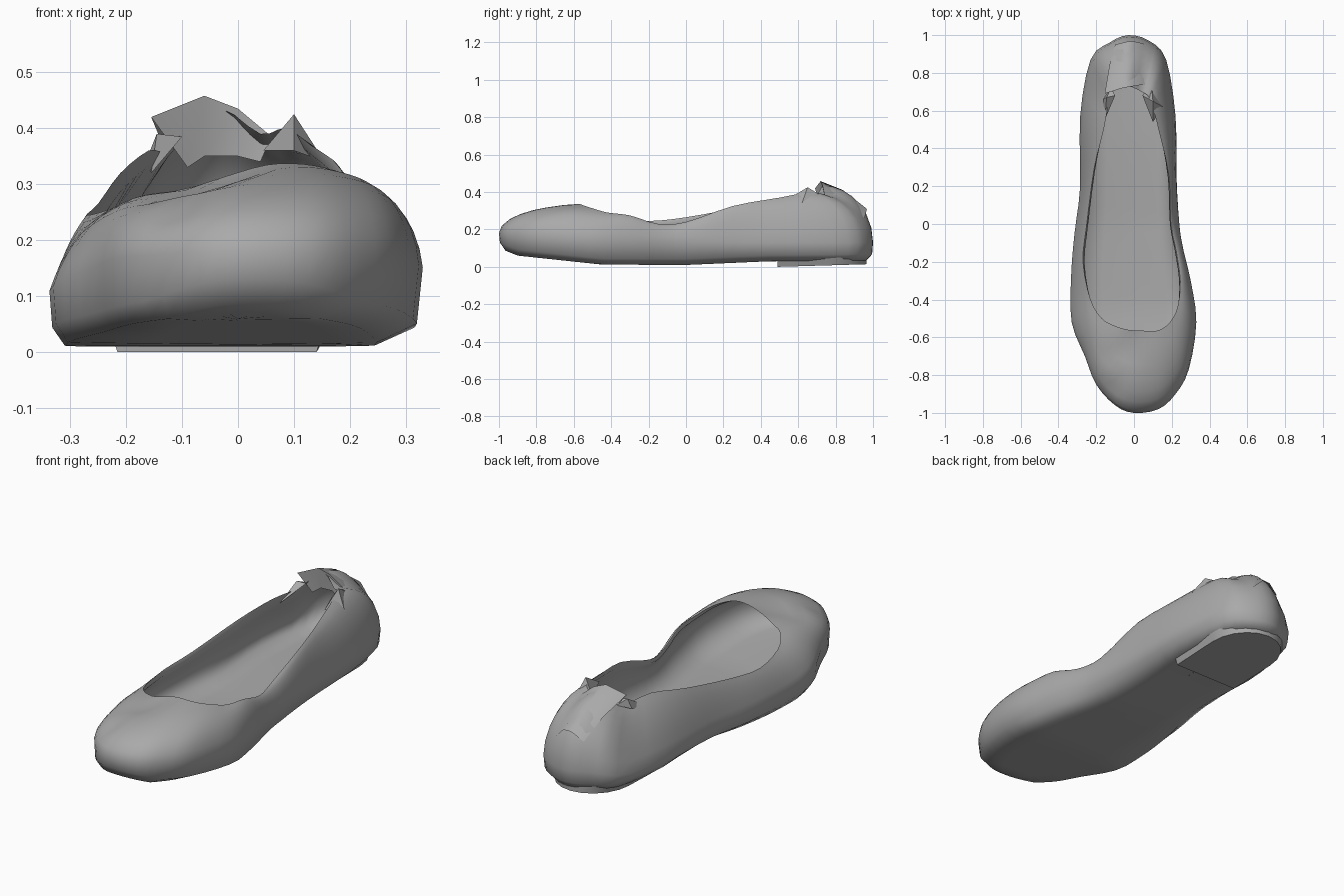
import bpy, bmesh, math
from mathutils import Vector

if "Cube" in bpy.data.objects:
    bpy.data.objects.remove(bpy.data.objects["Cube"])

grey = bpy.data.materials.new("worn_grey")
grey.diffuse_color = (0.4, 0.4, 0.4, 1)
grey.use_nodes = True
grey.node_tree.nodes["Principled BSDF"].inputs["Base Color"].default_value = grey.diffuse_color


def make(name, verts, faces, angle=75):
    bm = bmesh.new()
    vs = [bm.verts.new(v) for v in verts]
    for f in faces:
        bm.faces.new([vs[i] for i in f])
    bmesh.ops.recalc_face_normals(bm, faces=bm.faces)
    me = bpy.data.meshes.new(name)
    bm.to_mesh(me)
    bm.free()
    me.materials.append(grey)
    ob = bpy.data.objects.new(name, me)
    bpy.context.collection.objects.link(ob)
    bpy.ops.object.select_all(action='DESELECT')
    ob.select_set(True)
    bpy.context.view_layer.objects.active = ob
    bpy.ops.object.shade_smooth_by_angle(angle=math.radians(angle))
    return ob


def lerp_table(table, y):
    if y <= table[0][0]:
        return table[0][1]
    for (a, va), (b, vb) in zip(table, table[1:]):
        if y <= b:
            return va + (vb - va) * (y - a) / (b - a)
    return table[-1][1]


def step(v, a, b):
    t = min(1, max(0, (v - a) / (b - a)))
    return t * t * (3 - 2 * t)


def resample(points, n=3):
    """Closed Catmull-Rom curve through the points."""
    out, m = [], len(points)
    for i in range(m):
        p0, p1, p2, p3 = (Vector(points[(i + k) % m]) for k in (-1, 0, 1, 2))
        for j in range(n):
            t = j / n
            out.append(0.5 * (2 * p1 + (p2 - p0) * t + (2 * p0 - 5 * p1 + 4 * p2 - p3) * t * t
                              + (3 * p1 - p0 - 3 * p2 + p3) * t ** 3))
    return out


# footprint outline and opening rim, paired point by point from the toe round
outline = resample([
    (0, -1, 0), (.13, -.98, 0), (.22, -.9, 0), (.29, -.77, 0), (.33, -.52, 0), (.30, -.3, 0),
    (.26, -.13, 0), (.24, 0, 0), (.225, .25, 0), (.22, .57, 0), (.17, .87, 0), (.08, .97, 0),
    (-.03, 1, 0), (-.13, .96, 0), (-.23, .87, 0), (-.285, .57, 0), (-.285, .2, 0),
    (-.315, -.05, 0), (-.333, -.28, 0), (-.33, -.52, 0), (-.26, -.7, 0), (-.2, -.85, 0),
    (-.1, -.96, 0)])
rim = resample([
    (.05, -.565, .328), (.12, -.565, .332), (.17, -.54, .325), (.21, -.49, .31), (.235, -.42, .29),
    (.245, -.3, .275), (.225, -.15, .23), (.195, 0, .24), (.185, .25, .325), (.13, .5, .37),
    (.085, .66, .40), (.04, .70, .39), (-.03, .73, .435), (-.09, .72, .40), (-.13, .66, .36),
    (-.16, .5, .36), (-.21, .3, .32), (-.25, 0, .265), (-.27, -.2, .245), (-.23, -.4, .255),
    (-.17, -.5, .28), (-.1, -.54, .29), (-.03, -.56, .31)])
N = len(outline)
sole_z = [(-1, .10), (-.9, .06), (-.45, .012), (0, .01), (.45, .03), (1, .035)]


def sole_ring(sx, sy, dz, edge=0):
    """Flat ring under the foot; edge pulls in the right side and the waist."""
    ring = []
    for o in outline:
        waist = .12 * math.exp(-((o.y - .2) / .3) ** 2)
        right = step(o.x, -.05, .2)
        pull = edge * (waist + right * .17)
        ring.append((o.x * (sx - pull), o.y * sy, lerp_table(sole_z, o.y * sy) + dz))
    return ring


def wall_ring(a, inner=False):
    """From the widest line (a=0) to the rim (a=90): round at the toe, straighter on the flanks."""
    ring = []
    for o, r in zip(outline, rim):
        c, s = math.cos(math.radians(a)), math.sin(math.radians(a))
        left = step(-o.x, .0, .25)
        flank = step(o.y, -.85, -.4) * (1 - step(o.y, .8, .98))
        mix = flank * (.25 + .4 * left)
        lin = a / 90
        c, s = c + (1 - lin - c) * mix, s + (lin - s) * mix
        z0 = lerp_table([(-1, .18), (-.5, .15), (.3, .13), (1, .13)], o.y) - .04 * left * flank
        x, y, z = r.x + (o.x - r.x) * c, r.y + (o.y - r.y) * c, z0 + (r.z - z0) * s
        # dented patch on the toe top
        z -= .03 * math.exp(-((x + .04) ** 2 / .008 + (y + .68) ** 2 / .0025))
        z -= .018 * math.exp(-((x + .10) ** 2 + (y + .86) ** 2) / .002)
        z += .008 * math.exp(-((x - .06) ** 2 + (y + .60) ** 2) / .006)
        if inner:
            x, y, z = x * .94, y * .975, z - .012
        ring.append((x, y, z))
    return ring


# shoe body: sole, outer wall, rim, lining and insole as one lofted skin
rings = [sole_ring(0, .9, 0), sole_ring(.5, .93, 0), sole_ring(.92, .965, 0, 1),
         sole_ring(.985, .995, .032, .1)]
rings += [wall_ring(a) for a in (0, 15, 30, 42, 54, 66, 78, 90)]
rings += [wall_ring(a, True) for a in (80, 60, 40, 15)]
rings += [sole_ring(.84, .93, .06, .3), sole_ring(.5, .9, .05), sole_ring(0, .85, .05)]
verts = [v for ring in rings for v in ring]
faces = [(i * N + j, i * N + (j + 1) % N, (i + 1) * N + (j + 1) % N, (i + 1) * N + j)
         for i in range(len(rings) - 1) for j in range(N)]
make("shoe_body", verts, faces)

# low heel plate, straight in front and rounded behind
shape = [(-.215, .49), (.14, .49)]
shape += [(-.035 + .18 * math.cos(t), .76 + .205 * math.sin(t))
          for t in (math.pi * k / 10 for k in range(11))]
n = len(shape)
verts = [(x, y, .03 * max(0, y - .5)) for x, y in shape]
verts += [(-.035 + (x + .035) * 1.12, y, .06) for x, y in shape]
faces = [tuple(range(n)), tuple(range(n, 2 * n))]
faces += [(i, (i + 1) % n, n + (i + 1) % n, n + i) for i in range(n)]
make("heel_plate", verts, faces, 60)

# crumpled tab over the back of the heel
tab = [(-.09, .715, .33), (-.06, .74, .35), (0, .745, .35), (.04, .72, .34),
       (-.155, .69, .42), (-.06, .72, .458), (0, .73, .435), (.06, .74, .385),
       (-.13, .84, .36), (-.05, .84, .41), (0, .84, .385), (.05, .85, .35),
       (-.10, .95, .27), (-.04, .965, .31), (0, .967, .31), (.05, .955, .26)]
faces = [(r * 4 + c, r * 4 + c + 1, r * 4 + c + 5, r * 4 + c + 4) for r in range(3) for c in range(3)]
make("heel_tab", tab, faces, 60)

# pinched folds either side of the heel opening: a peak over a four-cornered base
folds = {
    "right_collar_fold": [(.10, .65, .425), (.045, .68, .36), (.10, .54, .36), (.155, .62, .34), (.09, .76, .36)],
    "left_collar_fold": [(-.145, .67, .39), (-.10, .68, .385), (-.12, .72, .37), (-.165, .66, .34), (-.155, .55, .32)],
}
for name, pts in folds.items():
    make(name, pts, [(0, 1, 2), (0, 2, 3), (0, 3, 4), (0, 4, 1)], 30)
